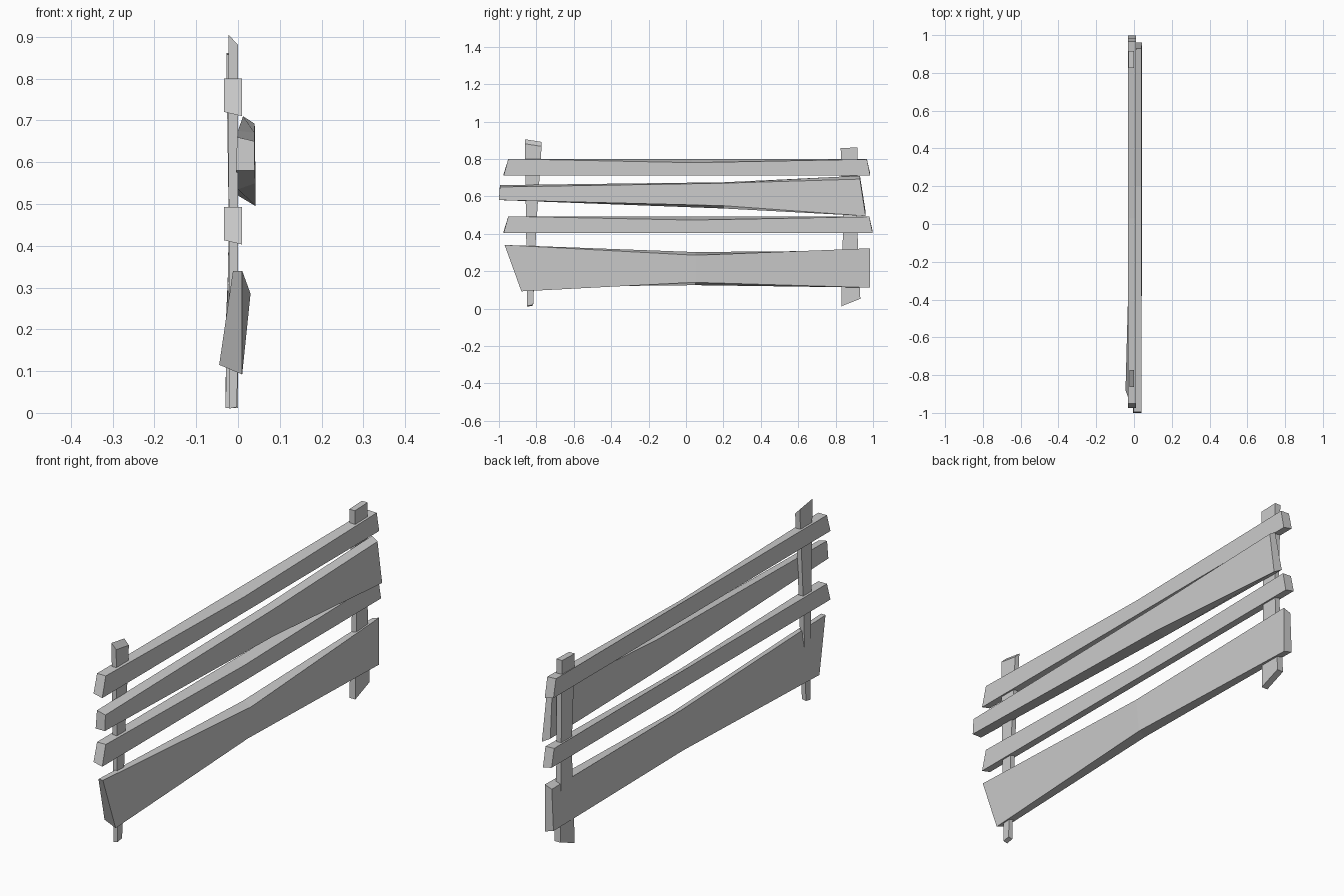
import bpy
import bmesh


def loft(name, sections):
    """Join four-cornered sections into one closed, flat-shaded timber."""
    bm = bmesh.new()
    rings = [[bm.verts.new(p) for p in s] for s in sections]
    for a, b in zip(rings, rings[1:]):
        for i in range(4):
            j = (i + 1) % 4
            bm.faces.new((a[i], a[j], b[j], b[i]))
    bm.faces.new(rings[0])
    bm.faces.new(rings[-1])
    bmesh.ops.recalc_face_normals(bm, faces=bm.faces[:])
    mesh = bpy.data.meshes.new(name)
    bm.to_mesh(mesh)
    bm.free()
    obj = bpy.data.objects.new(name, mesh)
    bpy.context.collection.objects.link(obj)
    return obj


def board(name, stations):
    """Each station: y at bottom, y at top, then (x, z) of the bottom back,
    bottom front, top front and top back corners."""
    loft(name, [[(x, yb if i < 2 else yt, z) for i, (x, z) in enumerate(c)]
                for yb, yt, *c in stations])


def post(name, stations):
    """Each station: y range, x range, z, rise along y, rise along x."""
    loft(name, [[(x0, y0, z), (x1, y0, z + rx),
                 (x1, y1, z + rx + ry), (x0, y1, z + ry)]
                for y0, y1, x0, x1, z, ry, rx in stations])


# Wide boards, pinched in the middle
board("bottom_board", [
    (-0.88, -0.97, (-0.045, 0.115), (0.01, 0.092), (0.01, 0.34), (-0.012, 0.34)),
    (0.05, 0.05, (-0.02, 0.125), (0.015, 0.14), (0.03, 0.285), (-0.01, 0.302)),
    (0.985, 0.985, (-0.033, 0.125), (0.01, 0.112), (0.01, 0.322), (-0.025, 0.31)),
])
board("upper_board", [
    (-1.0, -0.995, (-0.005, 0.58), (0.04, 0.58), (0.04, 0.65), (-0.002, 0.66)),
    (0.2, 0.2, (0.0, 0.535), (0.042, 0.55), (0.04, 0.67), (0.0, 0.675)),
    (0.96, 0.93, (0.0, 0.52), (0.042, 0.495), (0.04, 0.692), (0.012, 0.71)),
])

# Two matching narrow rails, their front top edge worn in the middle
for name, z, end in (("middle_rail", 0.403, 0.998), ("top_rail", 0.71, 0.985)):
    board(name, [
        (-0.975, -0.95, (-0.033, z + 0.01), (0.01, z), (0.01, z + 0.09), (-0.033, z + 0.09)),
        (0.03, 0.03, (-0.033, z + 0.01), (0.01, z), (0.01, z + 0.07), (-0.033, z + 0.09)),
        (end, end - 0.018, (-0.033, z + 0.01), (0.01, z), (0.01, z + 0.088), (-0.033, z + 0.09)),
    ])

# Uneven posts behind the boards, with sloping cut ends
post("left_post", [
    (-0.85, -0.817, -0.022, -0.002, 0.01, 0.006, 0.004),
    (-0.855, -0.80, -0.022, 0.0, 0.45, 0, 0),
    (-0.862, -0.772, -0.023, 0.0, 0.905, -0.014, -0.024),
])
post("right_post", [
    (0.83, 0.932, -0.03, 0.0, 0.012, 0.04, 0),
    (0.84, 0.915, -0.022, 0.0, 0.45, 0, 0),
    (0.827, 0.917, -0.028, 0.0, 0.858, 0.003, 0),
])
